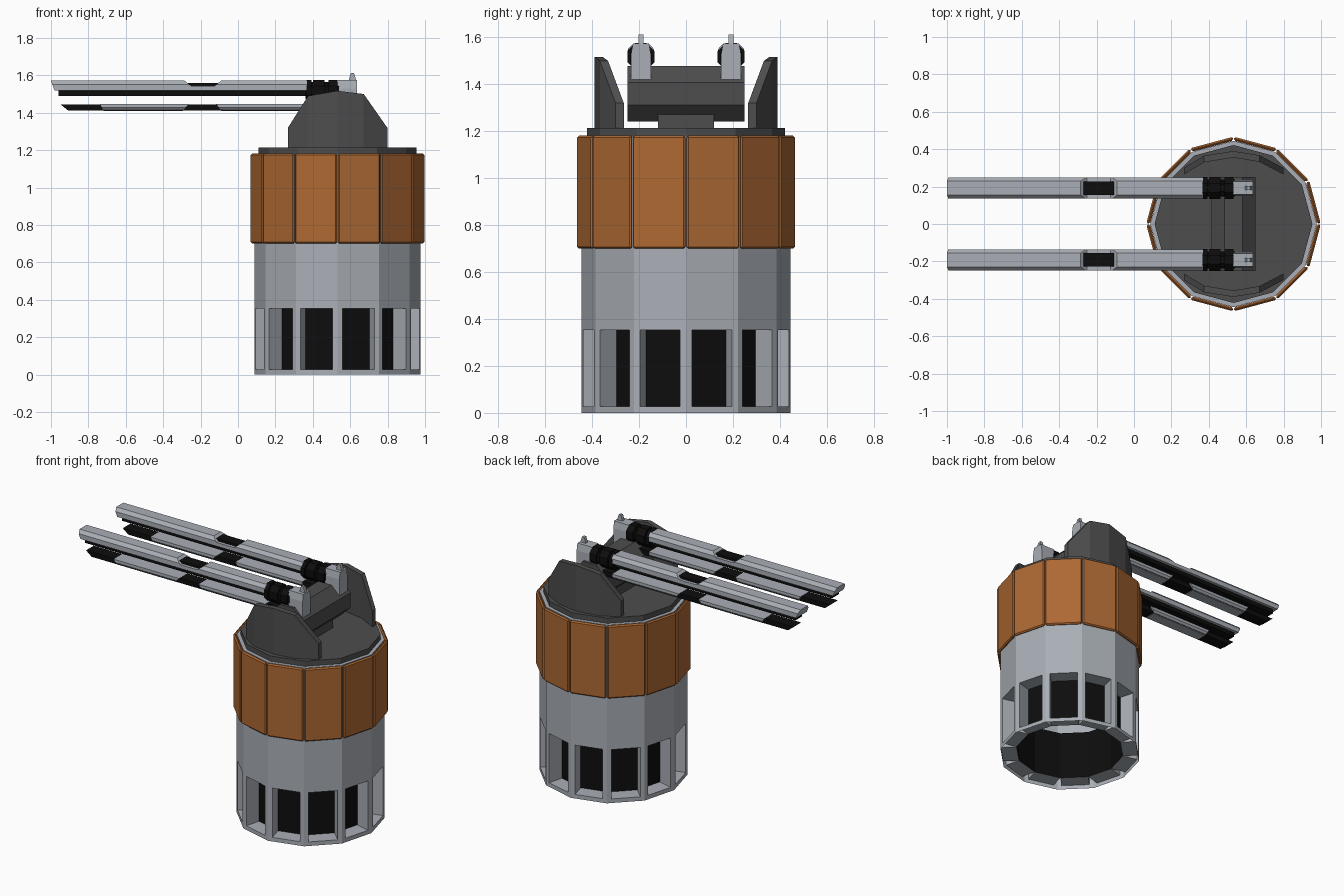
import bpy, bmesh, math
from mathutils import Vector

old = bpy.data.objects.get("Cube")
if old:
    bpy.data.objects.remove(old)


def material(name, rgb):
    m = bpy.data.materials.new(name)
    m.use_nodes = True
    m.diffuse_color = (*rgb, 1)
    m.node_tree.nodes["Principled BSDF"].inputs["Base Color"].default_value = (*rgb, 1)
    return m


GREY = material("light grey metal", (0.40, 0.43, 0.47))
ORANGE = material("burnt orange", (0.42, 0.14, 0.033))
DARK = material("dark grey metal", (0.075, 0.075, 0.075))
BLACK = material("black", (0.004, 0.004, 0.004))

CX = 0.532      # tower axis
SIDES = 12


def finish(name, bm, *mats):
    me = bpy.data.meshes.new(name)
    bm.to_mesh(me)
    bm.free()
    for m in mats:
        me.materials.append(m)
    ob = bpy.data.objects.new(name, me)
    bpy.context.collection.objects.link(ob)
    return ob


def loft(name, rings, mat):
    """Skin a row of equal closed rings and cap both ends."""
    bm = bmesh.new()
    rows = [[bm.verts.new(p) for p in r] for r in rings]
    n = len(rows[0])
    for a, b in zip(rows, rows[1:]):
        for i in range(n):
            bm.faces.new((a[i], a[(i + 1) % n], b[(i + 1) % n], b[i]))
    bm.faces.new(rows[0][::-1])
    bm.faces.new(rows[-1])
    bmesh.ops.recalc_face_normals(bm, faces=bm.faces)
    return finish(name, bm, mat)


def corner(i, r, z, turn=0.0):
    a = math.tau * i / SIDES + turn
    return Vector((CX + r * math.cos(a), r * math.sin(a), z))


def beam(name, y, profile, top, bottom, mat):
    """Bar along x; its ends slant from the top span to the bottom span."""
    zs = [z for _, z in profile]
    lo, hi = min(zs), max(zs)

    def ring(k):
        return [(bottom[k] + (top[k] - bottom[k]) * (z - lo) / (hi - lo), y + v, z)
                for v, z in profile]
    return loft(name, [ring(0), ring(1)], mat)


def box(w, lo, hi):
    return [(-w, lo), (w, lo), (w, hi), (-w, hi)]


def hood(w, flat, lo, shoulder, hi):
    return [(-w, lo), (w, lo), (w, shoulder), (flat, hi), (-flat, hi), (-w, shoulder)]


def octagon(apothem, zc):
    r = apothem / math.cos(math.pi / 8)
    return [(r * math.cos(math.pi * (k + 0.5) / 4), zc + r * math.sin(math.pi * (k + 0.5) / 4))
            for k in range(8)]


# Tower shell, open below, with a recessed black window in each side
bm = bmesh.new()
rows = [[bm.verts.new(corner(i, 0.445, z)) for i in range(SIDES)] for z in (0, 0.38, 1.18)]
windows = []
for level in range(2):
    a, b = rows[level], rows[level + 1]
    for i in range(SIDES):
        j = (i + 1) % SIDES
        f = bm.faces.new((a[i], a[j], b[j], b[i]))
        if level == 0:
            windows.append(f)
bm.faces.new(rows[2])
bm.normal_update()
bmesh.ops.inset_individual(bm, faces=windows, thickness=0.038)
bmesh.ops.inset_individual(bm, faces=windows, thickness=0, depth=-0.1)
for f in windows:
    f.material_index = 1
finish("tower_shell", bm, GREY, BLACK)

# Orange armour panels
for i in range(SIDES):
    rings = []
    for z in (0.70, 1.182):
        ring = []
        for r in (0.467, 0.446):
            p, q = corner(i, r, z), corner(i + 1, r, z)
            gap = (q - p).normalized() * 0.003
            pair = [p + gap, q - gap]
            ring += pair if r > 0.45 else pair[::-1]
        rings.append(ring)
    panel = loft("armour_panel", rings, ORANGE)
    bev = panel.modifiers.new("edge bevel", 'BEVEL')
    bev.width = 0.008
    bev.segments = 1

# Turntable and centre cradle
loft("turntable", [[corner(i, 0.422, z) for i in range(SIDES)] for z in (1.17, 1.215)], DARK)
beam("cradle_pedestal", 0, box(0.12, 1.21, 1.28), (0.45, 0.61), (0.45, 0.61), DARK)
drum = octagon(0.118, 1.36)
loft("cradle_drum", [[(CX + u, y, z) for u, z in drum] for y in (-0.25, 0.25)], DARK)

# Bent side shields: offset along x, top height, outer y
shield = [(-0.265, 1.32, 0.30), (-0.157, 1.49, 0.365), (0, 1.517, 0.39),
          (0.14, 1.50, 0.367), (0.266, 1.32, 0.30)]
for s, side in ((1, "back"), (-1, "front")):
    loft(side + "_shield",
         [[(CX + x, s * y, 1.21), (CX + x, s * y, top),
           (CX + x, s * (y - 0.035), top), (CX + x, s * (y - 0.035), 1.21)]
          for x, top, y in shield], DARK)

# Twin guns
for s, side in ((1, "back"), (-1, "front")):
    y = s * 0.192

    def part(name, profile, top, bottom, mat):
        return beam(side + "_" + name, y, profile, top, bottom, mat)

    # upper barrel: black core, light side strip and two top covers with a notch between
    part("upper_core", box(0.036, 1.49, 1.558), (-0.96, 0.54), (-0.96, 0.54), BLACK)
    part("upper_strip", box(0.056, 1.518, 1.543), (-0.99, 0.37), (-0.98, 0.37), GREY)
    cover = hood(0.056, 0.037, 1.543, 1.55, 1.571)
    part("muzzle_cover", cover, (-1.0, -0.285), (-0.99, -0.25), GREY)
    part("breech_cover", cover, (-0.09, 0.37), (-0.125, 0.37), GREY)

    # lower barrel: the same idea turned over
    part("lower_core", box(0.04, 1.413, 1.445), (-0.95, 0.54), (-0.91, 0.54), BLACK)
    under = [(-0.052, 1.447), (-0.052, 1.428), (-0.036, 1.41),
             (0.036, 1.41), (0.052, 1.428), (0.052, 1.447)]
    part("lower_muzzle_cover", under, (-0.74, -0.262), (-0.72, -0.294), GREY)
    part("lower_breech_cover", under, (-0.118, 0.37), (-0.09, 0.37), GREY)

    # recoil rings
    part("recoil_sleeve", octagon(0.045, 1.518), (0.36, 0.54), (0.36, 0.54), BLACK)
    for a, b in ((0.365, 0.392), (0.402, 0.462), (0.485, 0.532)):
        part("recoil_ring", octagon(0.058, 1.518), (a, b), (a, b), BLACK)

    # mount block and sight
    part("mount_block", hood(0.042, 0.034, 1.40, 1.53, 1.575),
         (0.53, 0.637), (0.53, 0.637), GREY)
    loft(side + "_sight",
         [[(0.612 + dx * r, y + dy * 0.011, z) for dx, dy in ((-1, -1), (1, -1), (1, 1), (-1, 1))]
          for z, r in ((1.57, 0.02), (1.588, 0.016), (1.612, 0.008))], GREY)
